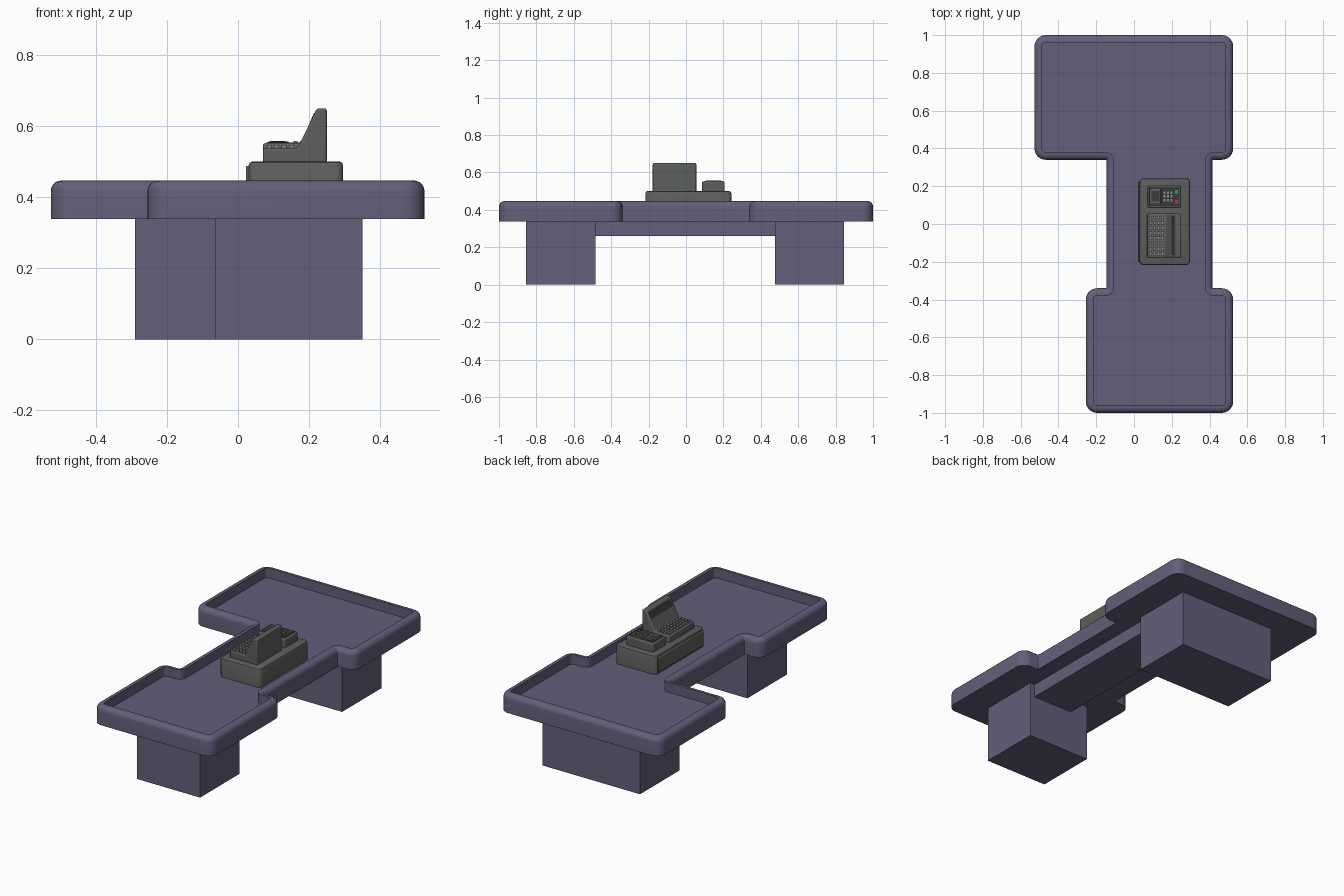
import bpy, bmesh, math
from mathutils import Matrix, Vector

if "Cube" in bpy.data.objects:
    bpy.data.objects.remove(bpy.data.objects["Cube"])


def material(name, rgb):
    m = bpy.data.materials.new(name)
    m.diffuse_color = (*rgb, 1)
    m.use_nodes = True
    m.node_tree.nodes["Principled BSDF"].inputs["Base Color"].default_value = m.diffuse_color
    return m


PURPLE = material("counter_purple", (0.125, 0.115, 0.195))
GREY = material("casing_grey", (0.11, 0.115, 0.11))
DARK = material("dark_panel", (0.04, 0.042, 0.042))
LIGHT = material("key_grey", (0.27, 0.28, 0.28))
RED = material("red", (0.6, 0.03, 0.02))
GREEN = material("green", (0.03, 0.4, 0.03))


def finish(name, bm, mat, bevel=0):
    bmesh.ops.recalc_face_normals(bm, faces=bm.faces)
    me = bpy.data.meshes.new(name)
    bm.to_mesh(me)
    bm.free()
    ob = bpy.data.objects.new(name, me)
    bpy.context.collection.objects.link(ob)
    me.materials.append(mat)
    if bevel:
        b = ob.modifiers.new("bevel", "BEVEL")
        b.width, b.segments = bevel, 3
        b.limit_method, b.angle_limit = "ANGLE", math.radians(25)
    bpy.ops.object.select_all(action="DESELECT")
    ob.select_set(True)
    bpy.context.view_layer.objects.active = ob
    bpy.ops.object.shade_smooth_by_angle(angle=math.radians(35))
    return ob


def add_box(bm, x0, x1, y0, y1, z0, z1):
    m = Matrix.Translation(((x0 + x1) / 2, (y0 + y1) / 2, (z0 + z1) / 2))
    m = m @ Matrix.Diagonal((x1 - x0, y1 - y0, z1 - z0, 1))
    bmesh.ops.create_cube(bm, size=1, matrix=m)


def box(name, dims, mat, bevel=0):
    bm = bmesh.new()
    add_box(bm, *dims)
    return finish(name, bm, mat, bevel)


def keys(name, xs, ys, size, z0, z1, mat):
    bm = bmesh.new()
    for x in xs:
        for y in ys:
            add_box(bm, x - size[0] / 2, x + size[0] / 2, y - size[1] / 2, y + size[1] / 2, z0, z1)
    return finish(name, bm, mat)


def prism(name, profile, y0, y1, mat, bevel=0):
    """Extrude an x-z profile along y."""
    bm = bmesh.new()
    f = bm.faces.new([bm.verts.new((x, y0, z)) for x, z in profile])
    ext = bmesh.ops.extrude_face_region(bm, geom=[f])["geom"]
    bmesh.ops.translate(bm, vec=(0, y1 - y0, 0), verts=[v for v in ext if isinstance(v, bmesh.types.BMVert)])
    return finish(name, bm, mat, bevel)


def rounded_outline(pts, radius, off, seg=6, inner=0.004):
    """Counter-clockwise right-angled outline, rounded outside corners, inset by off."""
    out, n = [], len(pts)
    for i in range(n):
        p, a, b = Vector(pts[i]), Vector(pts[i - 1]), Vector(pts[(i + 1) % n])
        d1, d2 = (p - a).normalized(), (b - p).normalized()
        n1, n2 = Vector((-d1.y, d1.x)), Vector((-d2.y, d2.x))
        if d1.cross(d2) > 0:
            c, r = p + radius * (n1 + n2), off - radius
        else:
            c, r = p - inner * (n1 + n2), off + inner
        for k in range(seg + 1):
            t = k / seg * math.pi / 2
            out.append(c + r * (math.cos(t) * n1 + math.sin(t) * n2))
    return out


def loft(name, pts, radius, rings, mat):
    """Join inset copies of an outline; rings are (inset, z)."""
    bm = bmesh.new()
    loops = [[bm.verts.new((*p, z)) for p in rounded_outline(pts, radius, o)] for o, z in rings]
    for lo, hi in zip(loops, loops[1:]):
        for i in range(len(lo)):
            j = (i + 1) % len(lo)
            bm.faces.new((lo[i], lo[j], hi[j], hi[i]))
    bm.faces.new(loops[0][::-1])
    bm.faces.new(loops[-1])
    return finish(name, bm, mat)


# counter top: tray with rolled rim
OUTLINE = [(-0.255, -1), (0.525, -1), (0.525, -0.34), (0.415, -0.34), (0.415, 0.34), (0.525, 0.34),
           (0.525, 1), (-0.527, 1), (-0.527, 0.34), (-0.145, 0.34), (-0.145, -0.34), (-0.255, -0.34)]
roll = [(0.03 - 0.03 * math.cos(t), 0.417 + 0.03 * math.sin(t)) for t in (i * math.pi / 10 for i in range(6))]
loft("counter_top", OUTLINE, 0.06, [(0, 0.338)] + roll + [(0.04, 0.447), (0.04, 0.39)], PURPLE)

# supports
box("front_pedestal", (-0.063, 0.35, -0.855, -0.485, 0, 0.34), PURPLE)
box("back_pedestal", (-0.29, 0.35, 0.475, 0.845, 0, 0.34), PURPLE)
box("under_beam", (0.055, 0.32, -0.49, 0.48, 0.26, 0.34), PURPLE)

# cash drawer base
BASE = [(0.03, -0.217), (0.296, -0.217), (0.296, 0.242), (0.03, 0.242)]
loft("cash_drawer", BASE, 0.022, [(0, 0.385), (0, 0.49), (0.003, 0.497), (0.01, 0.5)], GREY)
box("drawer_front", (0.022, 0.04, -0.2, 0.225, 0.4, 0.488), GREY, 0.004)

# till with raised sloping display
prism("till_body", [(0.07, 0.495), (0.25, 0.495), (0.25, 0.65), (0.222, 0.65), (0.168, 0.538), (0.07, 0.538)],
      -0.178, 0.055, GREY, 0.007)
prism("till_display", [(0.174, 0.545), (0.184, 0.545), (0.222, 0.635), (0.214, 0.637)], -0.165, 0.043, DARK)
keys("till_keys", [0.088 + 0.021 * i for i in range(4)], [-0.158 + 0.0275 * i for i in range(8)],
     (0.014, 0.018), 0.535, 0.547, LIGHT)

# card terminal
box("card_terminal", (0.07, 0.248, 0.085, 0.207, 0.495, 0.552), GREY, 0.008)
box("terminal_panel", (0.08, 0.238, 0.095, 0.197, 0.545, 0.554), DARK, 0.002)
box("terminal_screen_frame", (0.084, 0.142, 0.108, 0.186, 0.55, 0.557), GREY, 0.002)
box("terminal_screen", (0.092, 0.134, 0.118, 0.176, 0.555, 0.558), DARK)
keys("terminal_keys", [0.162 + 0.018 * i for i in range(3)], [0.126 + 0.02 * i for i in range(3)],
     (0.012, 0.013), 0.55, 0.558, LIGHT)
keys("cancel_button", [0.224], [0.118], (0.016, 0.02), 0.55, 0.558, RED)
keys("accept_button", [0.224], [0.17], (0.016, 0.02), 0.55, 0.558, GREEN)
